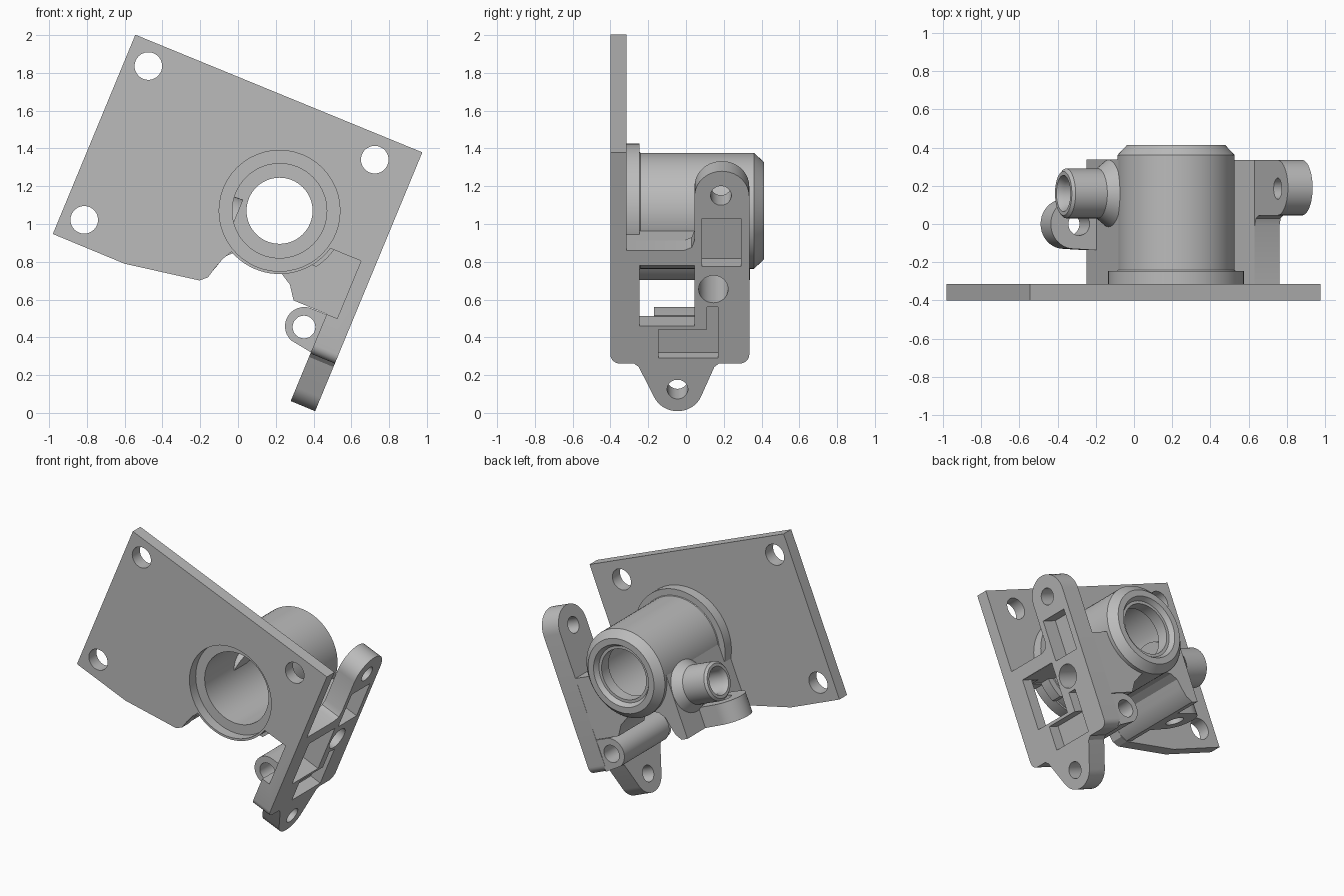
import bpy, bmesh
from math import sin, cos, radians, pi
from mathutils import Matrix

if "Cube" in bpy.data.objects:
    bpy.data.objects.remove(bpy.data.objects["Cube"])

grey = bpy.data.materials.new("plain_grey")
grey.use_nodes = True
grey.diffuse_color = (0.5, 0.5, 0.5, 1)
grey.node_tree.nodes["Principled BSDF"].inputs["Base Color"].default_value = (0.5, 0.5, 0.5, 1)

# Tilted frame: n across the flange, y along the barrel, u up the flange
FRAME = Matrix.Translation((0.22, 0, 1.07)) @ Matrix.Rotation(radians(22.5), 4, 'Y')
AXES = {'y': lambda a, b, t: (a, t, b),
        'n': lambda a, b, t: (t, a, b),
        'u': lambda a, b, t: (a, b, t)}
parts = []


def finish(name, bm, keep):
    bmesh.ops.recalc_face_normals(bm, faces=bm.faces)
    mesh = bpy.data.meshes.new(name)
    bm.to_mesh(mesh)
    bm.free()
    mesh.materials.append(grey)
    ob = bpy.data.objects.new(name, mesh)
    ob.matrix_world = FRAME
    bpy.context.collection.objects.link(ob)
    if keep:
        parts.append(ob)
    return ob


def arc(ca, cb, r, start, end, steps=20):
    angles = [radians(start + (end - start) * i / steps) for i in range(steps + 1)]
    return [(ca + r * cos(t), cb + r * sin(t)) for t in angles]


def prism(name, outline, axis, lo, hi, keep=True):
    bm = bmesh.new()
    low = [bm.verts.new(AXES[axis](a, b, lo)) for a, b in outline]
    high = [bm.verts.new(AXES[axis](a, b, hi)) for a, b in outline]
    bm.faces.new(low)
    bm.faces.new(high)
    for i in range(len(low)):
        j = (i + 1) % len(low)
        bm.faces.new((low[i], low[j], high[j], high[i]))
    return finish(name, bm, keep)


def box(name, a0, a1, b0, b1, axis, lo, hi, keep=True):
    return prism(name, [(a0, b0), (a1, b0), (a1, b1), (a0, b1)], axis, lo, hi, keep)


def lathe(name, profile, axis, ca=0, cb=0, steps=64, keep=True):
    """Turn a closed (radius, distance) loop around an axis."""
    bm = bmesh.new()
    rings = []
    for i in range(steps):
        t = 2 * pi * i / steps
        rings.append([bm.verts.new(AXES[axis](ca + r * cos(t), cb + r * sin(t), d))
                      for r, d in profile])
    for i in range(steps):
        p, q = rings[i], rings[(i + 1) % steps]
        for k in range(len(profile)):
            m = (k + 1) % len(profile)
            bm.faces.new((p[k], p[m], q[m], q[k]))
    return finish(name, bm, keep)


def hole(a, b, r, axis, lo=-2, hi=2):
    return prism("cutter", arc(a, b, r, 0, 360, 48)[:-1], axis, lo, hi, False)


def cut(ob, *cutters):
    for c in cutters:
        mod = ob.modifiers.new("cut", 'BOOLEAN')
        mod.operation, mod.solver, mod.object = 'DIFFERENCE', 'EXACT', c
        c.hide_render = True
    bpy.context.view_layer.update()
    mesh = bpy.data.meshes.new_from_object(ob.evaluated_get(bpy.context.evaluated_depsgraph_get()))
    ob.modifiers.clear()
    ob.data = mesh
    for c in cutters:
        bpy.data.objects.remove(c)


# Motor plate with three screw holes and the barrel opening
plate = prism("motor_plate",
              [(-1.062, 0.569), (-1.062, -0.573), (-0.651, -0.573), (-0.25, -0.503),
               (-0.215, -0.47), (-0.2, -0.41), (-0.18, -0.35)]
              + arc(0, 0, 0.335, 243, 346) + [(0.58, -0.08), (0.58, 0.575)],
              'y', -0.4, -0.315)
cut(plate, hole(0, 0, 0.32, 'y'), hole(-0.935, 0.442, 0.073, 'y'),
    hole(-0.937, -0.44, 0.073, 'y'), hole(0.362, 0.443, 0.073, 'y'))

# Barrel with rear chamfer and an inner lip
lathe("barrel", [(0.25, -0.33), (0.322, -0.33), (0.322, -0.26), (0.307, -0.24), (0.307, 0.36),
                 (0.258, 0.412), (0.215, 0.412), (0.195, 0.38), (0.175, 0.38),
                 (0.175, 0.3), (0.25, 0.3)], 'y')
collar = lathe("barrel_collar", [(0.3, -0.32), (0.355, -0.32), (0.355, -0.245), (0.3, -0.245)], 'y')
cut(collar, box("cutter", -1, 1, -1, -0.2, 'y', -1, 1, False))

# Side flange with rounded upper tab and lower ear
flange = prism("side_flange",
               arc(-0.35, -0.585, 0.05, 180, 270, 6) + [(-0.275, -0.635), (-0.25, -0.655)]
               + arc(-0.045, -0.773, 0.135, 205, 335)
               + [(0.15, -0.655), (0.175, -0.635)] + arc(0.285, -0.585, 0.05, 270, 360, 6)
               + arc(0.19, 0.322, 0.145, 0, 180)
               + [(0.045, 0.07), (0.03, 0.03), (-0.01, 0.013), (-0.4, 0.013)],
               'n', 0.44, 0.58)
cut(flange, hole(0.185, 0.327, 0.055, 'n'), hole(-0.045, -0.783, 0.055, 'n'),
    hole(0.145, -0.209, 0.078, 'n'),
    box("cutter", -0.245, 0.045, -0.42, -0.074, 'n', 0, 1, False),
    box("cutter", 0.085, 0.29, -0.08, 0.197, 'n', 0.47, 1, False),
    prism("cutter", [(-0.145, -0.604), (0.17, -0.604), (0.17, -0.31), (0.11, -0.31),
                     (0.11, -0.44), (-0.145, -0.44)], 'n', 0.5, 1, False),
    box("cutter", 0.3, 0.5, -0.41, -0.08, 'y', -0.5, -0.24, False))

# Block joining flange and barrel above the window
block = box("joining_block", 0.2, 0.575, -0.075, 0.012, 'y', -0.32, 0.05)
cut(block, hole(0, 0, 0.28, 'y'))

# Guide body under the barrel, on the flange side
web = prism("flange_web", [(0, -0.27), (0.09, -0.276), (0.2, -0.34), (0.25, -0.41),
                           (0.45, -0.41), (0.45, 0.012), (0, 0.012)], 'y', 0.046, 0.334)
cut(web, hole(0, 0, 0.28, 'y'), hole(0.145, -0.209, 0.078, 'n', 0.2, 1))

# Guide body under the barrel, on the port side
body = prism("guide_body", [(-0.3, -0.5), (-0.25, -0.5), (-0.215, -0.46), (-0.195, -0.4),
                            (-0.18, -0.34), (-0.14, -0.3), (-0.07, -0.277), (0.09, -0.276),
                            (0.15, -0.25), (0.15, -0.06), (-0.3, -0.06)], 'y', -0.317, 0.338)
cut(body, hole(0, 0, 0.28, 'y'), hole(0.16, -0.2, 0.06, 'n', -1, -0.2))

# Rounded lug beside the guide body
lug = prism("side_lug", [(-0.25, -0.14)] + [(-0.25, 0.14)]
            + arc(-0.43, 0, 0.13, 90, 270), 'u', -0.5, -0.36)
cut(lug, hole(-0.4, 0, 0.06, 'u'))

# Flared inlet port
lathe("inlet_port", [(0.06, -0.2), (0.18, -0.2), (0.175, -0.3), (0.13, -0.36), (0.13, -0.54),
                     (0.115, -0.555), (0.095, -0.555), (0.08, -0.52), (0.08, -0.36), (0.06, -0.34)],
      'n', 0.16, -0.2, 48)

# Hinge knuckle on the inner side of the flange
knuckle = prism("hinge_knuckle", [(0.45, -0.63), (0.45, -0.413)]
                + arc(0.355, -0.515, 0.102, 90, 250), 'y', -0.17, 0.333)
cut(knuckle, hole(0.355, -0.519, 0.06, 'y'))

bpy.ops.object.select_all(action='DESELECT')
for ob in parts:
    ob.select_set(True)
bpy.context.view_layer.objects.active = plate
bpy.ops.object.shade_smooth_by_angle(angle=radians(25))
